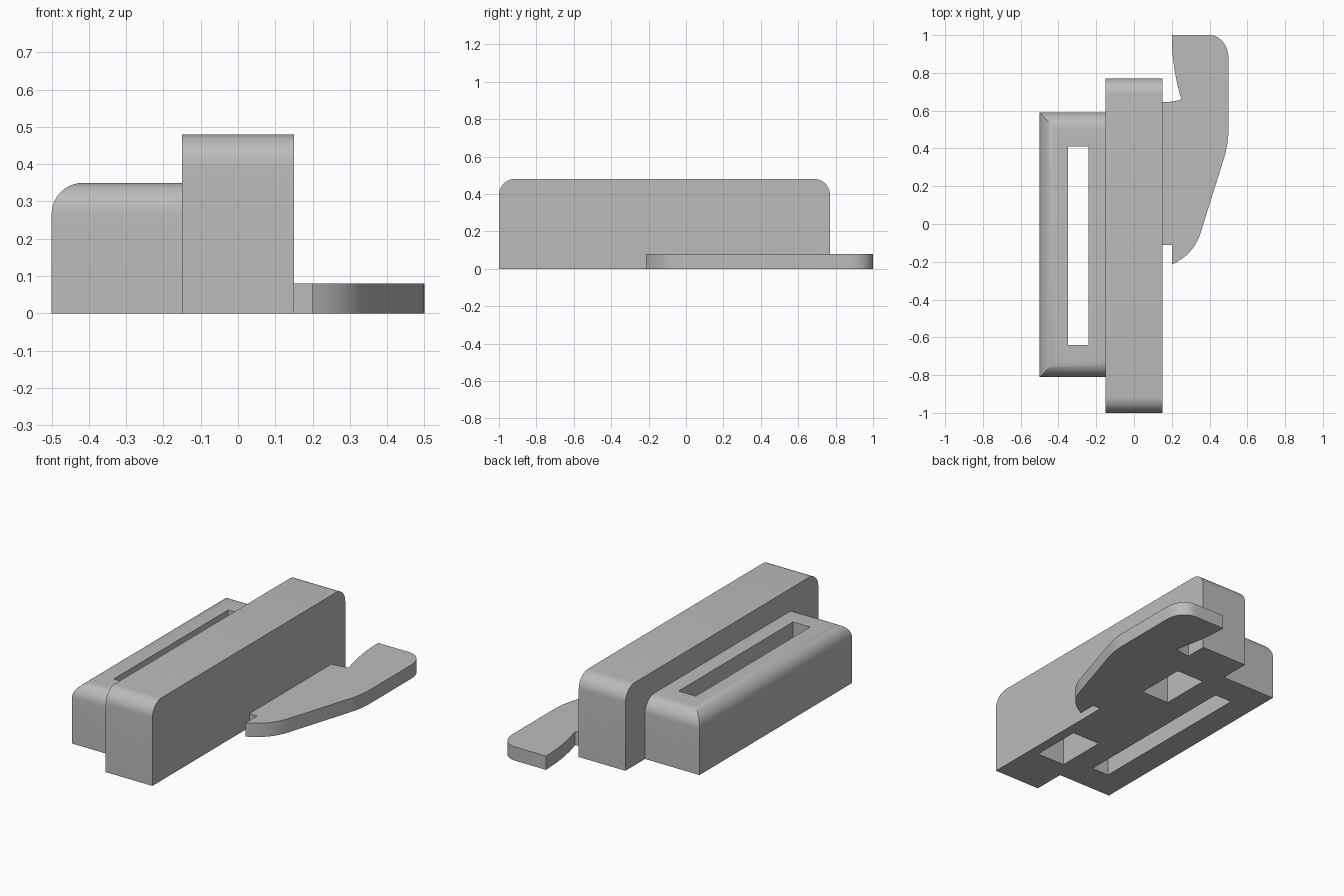
import bpy
import bmesh
from math import cos, sin, radians
from mathutils import Vector

if "Cube" in bpy.data.objects:
    bpy.data.objects.remove(bpy.data.objects["Cube"], do_unlink=True)

grey = bpy.data.materials.new("plain grey")
grey.use_nodes = True
grey.diffuse_color = (0.5, 0.5, 0.5, 1)
grey.node_tree.nodes["Principled BSDF"].inputs["Base Color"].default_value = grey.diffuse_color


def to_object(name, bm):
    bmesh.ops.recalc_face_normals(bm, faces=bm.faces)
    mesh = bpy.data.meshes.new(name)
    bm.to_mesh(mesh)
    bm.free()
    mesh.materials.append(grey)
    obj = bpy.data.objects.new(name, mesh)
    bpy.context.collection.objects.link(obj)
    return obj


def block(name, xs, ys, zs, rounded=(), radius=0.085):
    """Box whose top edges facing the given directions are rounded."""
    bm = bmesh.new()
    bmesh.ops.create_cube(bm, size=1)
    for v in bm.verts:
        v.co = [lo if c < 0 else hi for c, (lo, hi) in zip(v.co, (xs, ys, zs))]
    bm.normal_update()
    edges = []
    for e in bm.edges:
        normals = [f.normal for f in e.link_faces]
        if any(n.z > 0.9 for n in normals):
            if any(n.dot(Vector(d)) > 0.9 for n in normals for d in rounded):
                edges.append(e)
    if edges:
        bmesh.ops.bevel(bm, geom=edges, offset=radius, segments=10,
                        profile=0.5, affect='EDGES')
    return to_object(name, bm)


def activate(obj):
    bpy.ops.object.select_all(action='DESELECT')
    obj.select_set(True)
    bpy.context.view_layer.objects.active = obj


def cut(obj, xs, ys, zs):
    cutter = block("cutter", xs, ys, zs)
    cutter.hide_render = True
    mod = obj.modifiers.new("cut", 'BOOLEAN')
    mod.operation = 'DIFFERENCE'
    mod.solver = 'EXACT'
    mod.object = cutter
    activate(obj)
    bpy.ops.object.modifier_apply(modifier=mod.name)
    bpy.data.objects.remove(cutter, do_unlink=True)


def bezier(a, b, c, steps=8):
    """Quadratic curve from a to c, bending towards b."""
    a, b, c = Vector(a), Vector(b), Vector(c)
    return [a.lerp(b, i / steps).lerp(b.lerp(c, i / steps), i / steps)
            for i in range(steps + 1)]


FRONT, BACK, LOW_SIDE = (0, -1, 0), (0, 1, 0), (-1, 0, 0)

# Tall main body with two pockets in its underside
body = block("main_body", (-0.15, 0.15), (-1, 0.77), (0, 0.48), (FRONT, BACK))
for y in (-0.71, 0.18):
    cut(body, (-0.09, 0.09), (y, y + 0.3), (-0.1, 0.38))

# Lower side housing with a long slot right through it
housing = block("side_housing", (-0.5, -0.15), (-0.81, 0.59), (0, 0.35),
                (FRONT, BACK, LOW_SIDE))
cut(housing, (-0.35, -0.24), (-0.64, 0.41), (-0.1, 0.5))

# Flat hooked lever
outline = [Vector((0.15, -0.11)), Vector((0.2, -0.11))]
outline += bezier((0.2, -0.215), (0.32, -0.16), (0.355, -0.04))
outline += bezier((0.48, 0.36), (0.5, 0.43), (0.5, 0.5))
outline += [Vector((0.4 + 0.1 * cos(radians(t)), 0.88 + 0.12 * sin(radians(t))))
            for t in range(0, 91, 9)]
outline += bezier((0.2, 1), (0.2, 0.83), (0.25, 0.66))
outline += bezier((0.25, 0.66), (0.21, 0.645), (0.15, 0.645), 4)[1:]
bm = bmesh.new()
base = bm.faces.new([bm.verts.new((p.x, p.y, 0)) for p in outline])
top = bmesh.ops.extrude_face_region(bm, geom=[base], use_keep_orig=True)["geom"]
bmesh.ops.translate(bm, vec=(0, 0, 0.08),
                    verts=[g for g in top if isinstance(g, bmesh.types.BMVert)])
lever = to_object("hooked_lever", bm)

for obj in (body, housing, lever):
    activate(obj)
    bpy.ops.object.shade_smooth_by_angle(angle=radians(30))
